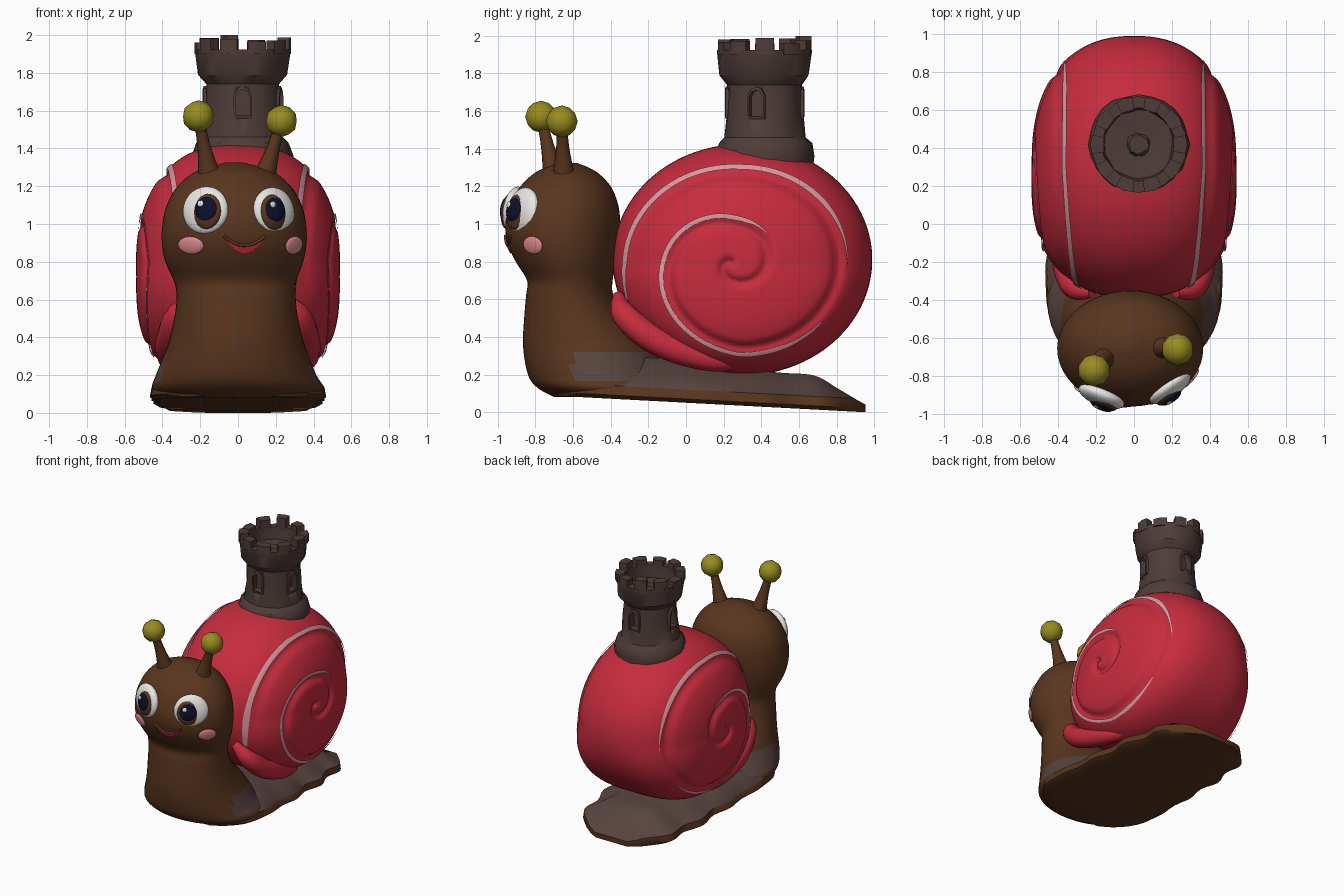
import bpy, bmesh, math, random
from mathutils import Vector, Matrix
from mathutils.bvhtree import BVHTree

random.seed(4)
if "Cube" in bpy.data.objects:
    bpy.data.objects.remove(bpy.data.objects["Cube"])


def material(name, r, g, b):
    m = bpy.data.materials.new(name)
    m.use_nodes = True
    m.diffuse_color = (r, g, b, 1)
    m.node_tree.nodes["Principled BSDF"].inputs["Base Color"].default_value = (r, g, b, 1)
    return m


BROWN = material("body brown", .1, .036, .013)
SLIME = material("foot grey brown", .095, .058, .05)
STONE = material("tower stone", .078, .046, .04)
RED = material("shell red", .57, .025, .047)
STRIPE = material("stripe pink", .72, .32, .35)
CHEEK = material("cheek pink", .75, .27, .29)
YELLOW = material("antenna yellow", .32, .26, .015)
WHITE = material("eye white", .87, .87, .85)
IRIS = material("iris brown", .11, .035, .012)
NAVY = material("pupil navy", .004, .005, .025)


def add_mesh(name, verts, faces, *mats, angle=50):
    me = bpy.data.meshes.new(name)
    me.from_pydata([tuple(v) for v in verts], [], faces)
    bm = bmesh.new()
    bm.from_mesh(me)
    bmesh.ops.recalc_face_normals(bm, faces=bm.faces)
    bm.to_mesh(me)
    bm.free()
    return finish(name, me, mats, angle)


def finish(name, me, mats, angle=50):
    for m in mats:
        me.materials.append(m)
    me.shade_smooth()
    me.set_sharp_from_angle(angle=math.radians(angle))
    ob = bpy.data.objects.new(name, me)
    bpy.context.collection.objects.link(ob)
    return ob


def spline(rows, n):
    """Smooth interpolation through tuples."""
    out = []
    for i in range(len(rows) - 1):
        quad = [rows[max(0, min(len(rows) - 1, i + k))] for k in (-1, 0, 1, 2)]
        for k in range(n):
            t = k / n
            out.append(tuple(.5 * (2*b + (c - a)*t + (2*a - 5*b + 4*c - d)*t*t
                                   + (3*b - a - 3*c + d)*t**3) for a, b, c, d in zip(*quad)))
    return out + [rows[-1]]


def loft(rings, caps=True):
    n = len(rings[0])
    faces = [(r*n + i, r*n + (i + 1) % n, (r + 1)*n + (i + 1) % n, (r + 1)*n + i)
             for r in range(len(rings) - 1) for i in range(n)]
    if caps:
        faces += [tuple(range(n)), tuple(range((len(rings) - 1)*n, len(rings)*n))]
    return [v for ring in rings for v in ring], faces


def tube(name, points, radii, mat):
    rings, pts = [], [Vector(p) for p in spline(points, 6)]
    rad = spline([(r,) for r in radii], 6)
    for i, p in enumerate(pts):
        d = pts[min(i + 1, len(pts) - 1)] - pts[max(i - 1, 0)]
        q = d.to_track_quat('Z', 'Y')
        rings.append([p + q @ Vector((math.cos(a), math.sin(a), 0)) * rad[i][0]
                      for a in (k * math.tau / 12 for k in range(12))])
    return add_mesh(name, *loft(rings), mat)


# Head, neck and chest: height, front, back, half width, centre x
sections = [(.08, -.70, 0, .41, 0), (.13, -.79, -.02, .455, 0), (.2, -.84, -.08, .425, -.01),
            (.35, -.866, -.18, .365, -.01), (.5, -.86, -.32, .328, -.01),
            (.62, -.85, -.385, .315, -.01), (.7, -.845, -.39, .325, -.015),
            (.8, -.905, -.37, .365, -.02), (.9, -.95, -.355, .383, -.02),
            (1, -.96, -.35, .38, -.02), (1.1, -.935, -.36, .357, -.02),
            (1.2, -.88, -.4, .3, -.02), (1.28, -.79, -.48, .2, -.02), (1.325, -.67, -.58, .05, -.02)]
rings = []
for z, f, b, w, cx in spline(sections, 5):
    rings.append([Vector((cx + w * math.cos(a), (f + b)/2 + (b - f)/2 * math.sin(a), z))
                  for a in (k * math.tau / 48 for k in range(48))])
bv, bf = loft(rings)
body = add_mesh("head_and_neck", bv, bf, BROWN, SLIME)
for p in body.data.polygons:
    c = p.center
    if c.y > -.6 and .17 < c.z < .33:
        p.material_index = 1
tree = BVHTree.FromPolygons(bv, bf)


def on_head(x, z):
    loc, nor, _, _ = tree.ray_cast(Vector((x, -3, z)), Vector((0, 1, 0)))
    return loc, (nor if nor.y < 0 else -nor)


# Crawling foot: y, half width, top height
rings = []
for y, w, top in spline([(-.68, .24, .11), (-.6, .36, .15), (-.45, .455, .24), (-.2, .46, .29),
                         (.2, .44, .24), (.5, .42, .21), (.68, .39, .195), (.8, .34, .13),
                         (.9, .27, .07), (.955, .16, .04)], 6):
    low = .09 - .053 * (y + .75)
    w += .022 * math.sin(19 * y) * min(1, max(0, y + .5))
    rim = min(low + .07, top)
    half = [(.5, low), (.92, low), (1, low + .02), (.98, rim),
            (.76, rim*.6 + top*.4), (.5, top)]
    rings.append([(w*f, y, z) for f, z in half] + [(-w*f, y, z) for f, z in reversed(half)])
foot = add_mesh("foot", *loft(rings), BROWN, SLIME)
for p in foot.data.polygons:
    if p.normal.z > .25 and p.center.y > -.55:
        p.material_index = 1

# Spiral line of the shell: degrees travelled, relative radius
SPIRAL = [(0, .95), (28, .885), (118, .8), (208, .81), (298, .8), (388, .57),
          (478, .38), (523, .34), (658, .2), (748, .13), (900, .03)]


def spiral(phi):
    for (a, s), (b, t) in zip(SPIRAL, SPIRAL[1:]):
        if phi <= b:
            return s + (t - s) * (phi - a) / (b - a)


def shell_point(t, phi, side, lift=0):
    a = math.radians(208 - phi)
    power = 2.35 + 1.1 * max(0, -math.sin(a))
    x = .54 * max(0, 1 - t**power) ** (1 / power)
    for k in range(3):
        turn = phi % 360 + 360 * k
        if turn < 900:
            gap = (t - spiral(turn) + .055) / .035
            x -= .026 * min(1, turn / 60, (900 - turn) / 100) * math.exp(-gap*gap) * min(1, x / .3)
    t2 = t * (1 + lift)
    return (side * (x + lift), .3 - .05*(1 - t) + .69*t2*math.cos(a),
            .81 - .03*(1 - t) + .615*t2*math.sin(a))


steps = [.024 * i for i in range(1, 37)]
start = math.asin(steps[-1] ** 1.5)
steps += [math.sin(start + (math.pi/2 - start) * i / 9) ** (2/3) for i in range(1, 9)]
rows = [(t, 1) for t in steps] + [(1, 1)] + [(t, -1) for t in reversed(steps)]
add_mesh("shell", *loft([[shell_point(t, j * 3.75, s) for j in range(96)] for t, s in rows]),
         RED, angle=80)

# Pale stripes following the spiral and the flared lip of the shell
for side, label in ((1, "left"), (-1, "right")):
    for first, last in ((0, 212), (248, 524)):
        verts = []
        for phi in range(first, last + 1, 4):
            w = .021 * min(1, .3 + (phi - first) / 40, .1 + (last - phi) / 50)
            verts += [shell_point(spiral(phi) + d, phi, side, .008) for d in (w + .006, .006, .006 - w)]
        add_mesh(label + "_shell_stripe", verts,
                 [(i + k, i + k + 1, i + k + 4, i + k + 3)
                  for i in range(0, len(verts) - 3, 3) for k in (0, 1)], STRIPE)
    tube(label + "_shell_lip", [(side*x, y, z) for x, y, z in
         ((.25, .36, .28), (.34, .18, .27), (.365, -.02, .32), (.355, -.2, .405),
          (.315, -.33, .52), (.22, -.36, .62))], (.03, .055, .07, .075, .065, .03), RED)


def blob(name, loc, normal, size, mat, shift=(0, 0, 0)):
    """Flattened ball lying on a surface."""
    q = normal.to_track_quat('Z', 'Y')
    bm = bmesh.new()
    bmesh.ops.create_uvsphere(bm, u_segments=28, v_segments=14, radius=1)
    m = Matrix.Translation(loc + q @ Vector(shift)) @ q.to_matrix().to_4x4()
    bm.transform(m @ Matrix.Diagonal((*size, 1)))
    me = bpy.data.meshes.new(name)
    bm.to_mesh(me)
    bm.free()
    return finish(name, me, [mat])


# Eyes, cheeks and antennae
for label, ex, cheek, cw, base, tip in (
        ("right", -.175, -.25, .075, (-.15, -.7, 1.25), (-.21, -.77, 1.57)),
        ("left", .203, .297, .066, (.14, -.65, 1.25), (.23, -.66, 1.545))):
    loc, nor = on_head(ex, 1.075)
    loc -= nor * (.01 if ex < 0 else .025)
    flat = Vector((nor.x, nor.y, nor.z * .4)).normalized()
    inward = .02 if ex < 0 else -.024
    blob(label + "_eye", loc, flat, (.128, .128, .05), WHITE)
    blob(label + "_iris", loc, flat, (.08, .095, .03), IRIS, (inward, -.008, .03))
    blob(label + "_pupil", loc, flat, (.062, .066, .022), NAVY, (inward, 0, .047))
    blob(label + "_glint", loc, flat, (.017, .017, .006), WHITE, (inward - .025, .028, .066))
    loc, nor = on_head(cheek, .887)
    blob(label + "_cheek", loc, nor, (cw, .048, .014), CHEEK)
    mid = [(a + b) / 2 for a, b in zip(base, tip)]
    tube(label + "_stalk", (base, mid, tip), (.062, .036, .026), BROWN)
    bm = bmesh.new()
    bmesh.ops.create_icosphere(bm, subdivisions=2, radius=.085, matrix=Matrix.Translation(tip))
    me = bpy.data.meshes.new("ball")
    bm.to_mesh(me)
    bm.free()
    finish(label + "_antenna_ball", me, [YELLOW])

# Smiling mouth
verts, line = [], []
for i in range(15):
    s = i / 7 - 1
    for z in (.883 + .05*s*s, .843 + .09*s*s):
        verts.append(on_head(.035 + .11*s, z)[0] + Vector((0, -.008, 0)))
    line.append(tuple(verts[-2] + Vector((0, .002, .004))))
add_mesh("mouth", verts, [(i, i + 1, i + 3, i + 2) for i in range(0, 28, 2)], RED)
tube("upper_lip", line, [.008] * 15, BROWN)

# Castle tower
CX, CY = .025, .418


def polar(r, a, z):
    return Vector((CX + r * math.cos(a), CY + r * math.sin(a), z))


profile = [(.25, 1.28), (.265, 1.36), (.248, 1.43), (.215, 1.46), (.2, 1.6), (.195, 1.74),
           (.235, 1.79), (.25, 1.925), (.19, 1.925), (.18, 1.83), (.06, 1.82), (.05, 1.85)]
rings = [[polar(r + random.uniform(-.006, .006), k * math.tau / 24, z) for k in range(24)]
         for r, z in profile]
tower = add_mesh("tower", *loft(rings), STONE, angle=35)

# Battlements around the crown
for k in range(10):
    a, h = k * math.tau / 10, random.uniform(.14, .21)
    top = 2 if k == 3 else random.uniform(1.955, 1.995)
    rings = [[polar(r, a + d, z) for r, d in ((.187, -h), (.25, -h), (.256, 0), (.25, h), (.187, h))]
             for z in (1.9, top)]
    add_mesh("battlement", *loft(rings), STONE, angle=30)

# Arched windows cut into the shaft, each with a raised frame
arch = [(-.038, -.07), (.038, -.07), (.038, .03), (.022, .058), (0, .068), (-.022, .058), (-.038, .03)]
for k in range(4):
    a = k * math.pi / 2 - (.22 if k == 0 else 0)
    q = Matrix.Rotation(a, 3, 'Z')
    centre = Vector((CX, CY, 1.645))
    outline = lambda r, s: [centre + q @ Vector((r, x*s, z*s)) for x, z in arch]
    cutter = add_mesh("window_cutter", *loft([outline(.155, 1), outline(.3, 1)]), STONE)
    cutter.hide_render = True
    cutter.hide_set(True)
    cut = tower.modifiers.new("window", 'BOOLEAN')
    cut.operation, cut.object, cut.solver = 'DIFFERENCE', cutter, 'EXACT'
    frame = [outline(.18, 1), outline(.212, 1), outline(.207, 1.25), outline(.18, 1.25)]
    add_mesh("window_frame", *loft(frame, False), STONE, angle=30)
bpy.context.view_layer.update()
solid = bpy.data.meshes.new_from_object(tower.evaluated_get(bpy.context.evaluated_depsgraph_get()))
tower.modifiers.clear()
tower.data = solid
for ob in [o for o in bpy.data.objects if o.name.startswith("window_cutter")]:
    bpy.data.objects.remove(ob)
